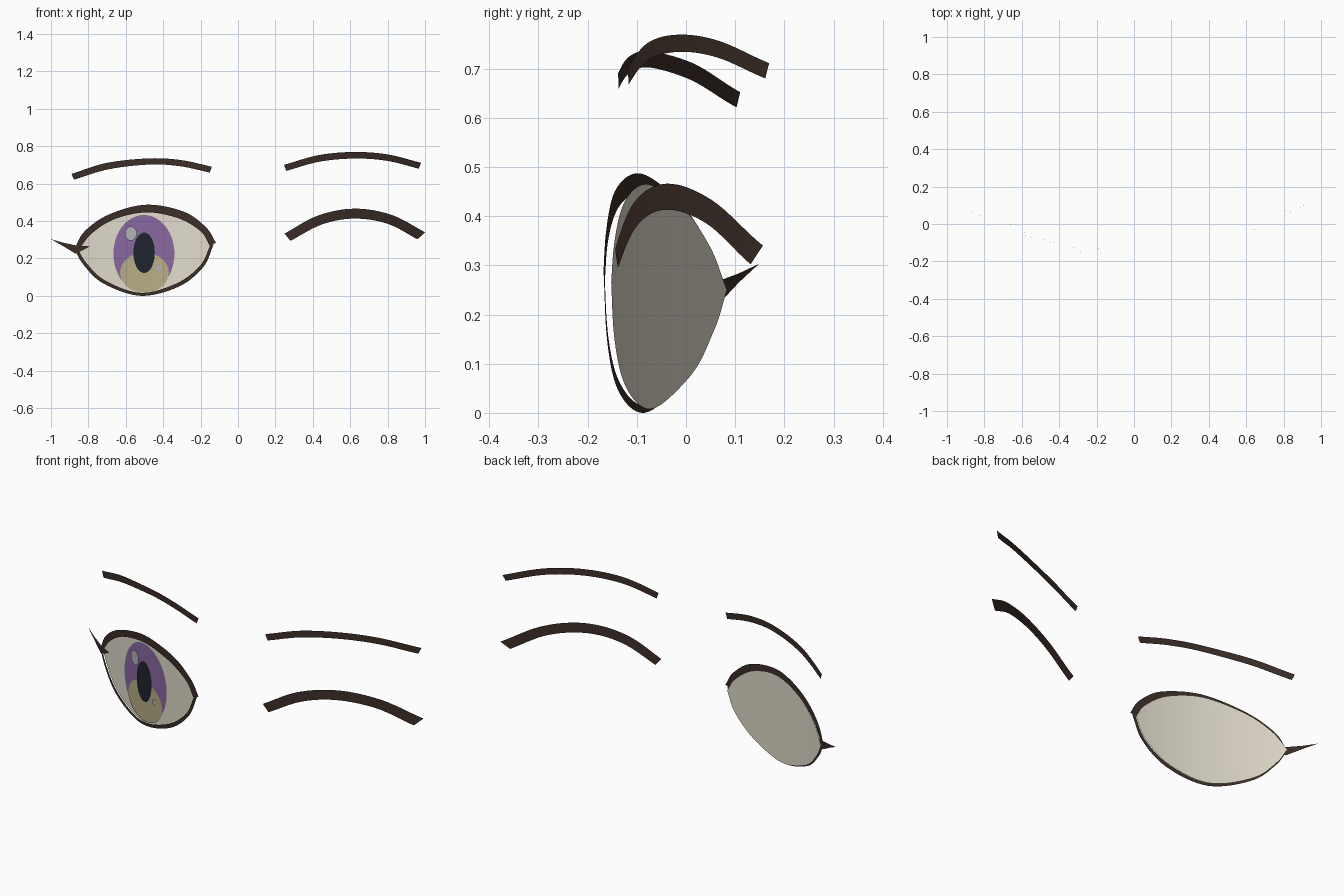
import bpy, bmesh, math
from mathutils import Vector

if "Cube" in bpy.data.objects:
    bpy.data.objects.remove(bpy.data.objects["Cube"])


def material(name, rgb):
    m = bpy.data.materials.new(name)
    m.diffuse_color = (*rgb, 1)
    m.use_nodes = True
    m.node_tree.nodes["Principled BSDF"].inputs["Base Color"].default_value = m.diffuse_color
    return m


BROWN = material("brown", (0.045, 0.027, 0.021))
CREAM = material("cream", (0.75, 0.71, 0.60))
PURPLE = material("purple", (0.25, 0.14, 0.35))
OLIVE = material("olive", (0.48, 0.42, 0.24))
DARK = material("dark", (0.013, 0.017, 0.026))
GREY = material("grey", (0.45, 0.45, 0.47))


def face_y(x):
    """Depth of the curved face surface that every part follows."""
    u = abs(x)
    return -0.152 + 0.208 * (u - 0.14) + 0.315 * (u - 0.14) * (u - 0.5)


def smooth(points, steps=8):
    """Catmull-Rom curve through (x, z) points."""
    p = [Vector(q) for q in points]
    p = [2 * p[0] - p[1]] + p + [2 * p[-1] - p[-2]]
    out = []
    for i in range(1, len(p) - 2):
        a, b, c, d = p[i - 1:i + 3]
        for s in range(steps):
            t = s / steps
            out.append(0.5 * (2 * b + (c - a) * t + (2 * a - 5 * b + 4 * c - d) * t ** 2
                              + (3 * b - a - 3 * c + d) * t ** 3))
    return out + [p[-2]]


def sheet(name, upper, lower, offset, mat):
    """Thin sheet between two left-to-right curves, laid on the face surface."""
    bm = bmesh.new()
    rows = 4
    grid = []
    for a, b in zip(upper, lower):
        col = []
        for r in range(rows + 1):
            x, z = Vector(b).lerp(Vector(a), r / rows)
            col.append(bm.verts.new((x, face_y(x) + offset, z)))
        grid.append(col)
    for c0, c1 in zip(grid, grid[1:]):
        for r in range(rows):
            bm.faces.new((c0[r], c1[r], c1[r + 1], c0[r + 1]))
    bmesh.ops.remove_doubles(bm, verts=bm.verts, dist=1e-5)
    for f in bm.faces:
        f.smooth = True
    me = bpy.data.meshes.new(name)
    bm.to_mesh(me)
    bm.free()
    me.materials.append(mat)
    ob = bpy.data.objects.new(name, me)
    bpy.context.collection.objects.link(ob)


def disc(name, cx, cz, rx, rz, offset, mat, n=32):
    ang = [math.pi * (1 - i / n) for i in range(n + 1)]
    up = [(cx + rx * math.cos(t), cz + rz * math.sin(t)) for t in ang]
    lo = [(cx + rx * math.cos(t), cz - rz * math.sin(t)) for t in ang]
    sheet(name, up, lo, offset, mat)


# Open eye: white
sheet("eye_white",
      smooth([(-.867, .25), (-.8, .34), (-.68, .42), (-.49, .465), (-.31, .425), (-.19, .34), (-.14, .265)]),
      smooth([(-.867, .25), (-.82, .17), (-.72, .075), (-.52, .008), (-.32, .058), (-.19, .16), (-.14, .265)]),
      0, CREAM)

# Iris layers and highlights
disc("iris", -.503, .225, .163, .207, -.003, PURPLE)
disc("iris_lower_tint", -.5, .124, .13, .107, -.006, OLIVE)
disc("pupil", -.502, .23, .057, .108, -.009, DARK)
disc("highlight_large", -.573, .333, .032, .038, -.012, GREY)
disc("highlight_small", -.423, .148, .015, .017, -.012, GREY)

# Upper and lower lash lines, and the outer lash wing
sheet("upper_lash",
      smooth([(-.875, .25), (-.82, .345), (-.69, .435), (-.49, .487), (-.29, .45), (-.17, .365), (-.118, .283)]),
      smooth([(-.85, .25), (-.78, .335), (-.66, .41), (-.49, .446), (-.32, .415), (-.2, .345), (-.152, .27)]),
      -.014, BROWN)
sheet("lower_lash",
      smooth([(-.86, .255), (-.81, .175), (-.71, .082), (-.52, .016), (-.325, .068), (-.2, .165), (-.147, .275)]),
      smooth([(-.877, .255), (-.825, .165), (-.72, .066), (-.52, .0), (-.315, .05), (-.185, .155), (-.13, .275)]),
      -.014, BROWN)
sheet("lash_wing",
      [(-1, .303), (-.935, .284), (-.87, .27), (-.79, .264)],
      [(-1, .303), (-.935, .266), (-.868, .225), (-.79, .264)],
      -.014, BROWN)

# Winking eye
sheet("closed_eye",
      smooth([(.249, .333), (.43, .43), (.625, .466), (.82, .433), (1.0, .34)]),
      smooth([(.28, .294), (.45, .382), (.622, .413), (.8, .385), (.96, .302)]),
      -.006, BROWN)

# Eyebrows
sheet("right_brow",
      smooth([(.246, .70), (.43, .752), (.62, .769), (.8, .756), (.979, .711)]),
      smooth([(.258, .668), (.435, .717), (.62, .734), (.795, .722), (.966, .68)]),
      .02, BROWN)
sheet("left_brow",
      smooth([(-.89, .652), (-.7, .711), (-.47, .735), (-.3, .725), (-.14, .69)]),
      smooth([(-.877, .621), (-.69, .677), (-.47, .702), (-.305, .692), (-.151, .659)]),
      .014, BROWN)
